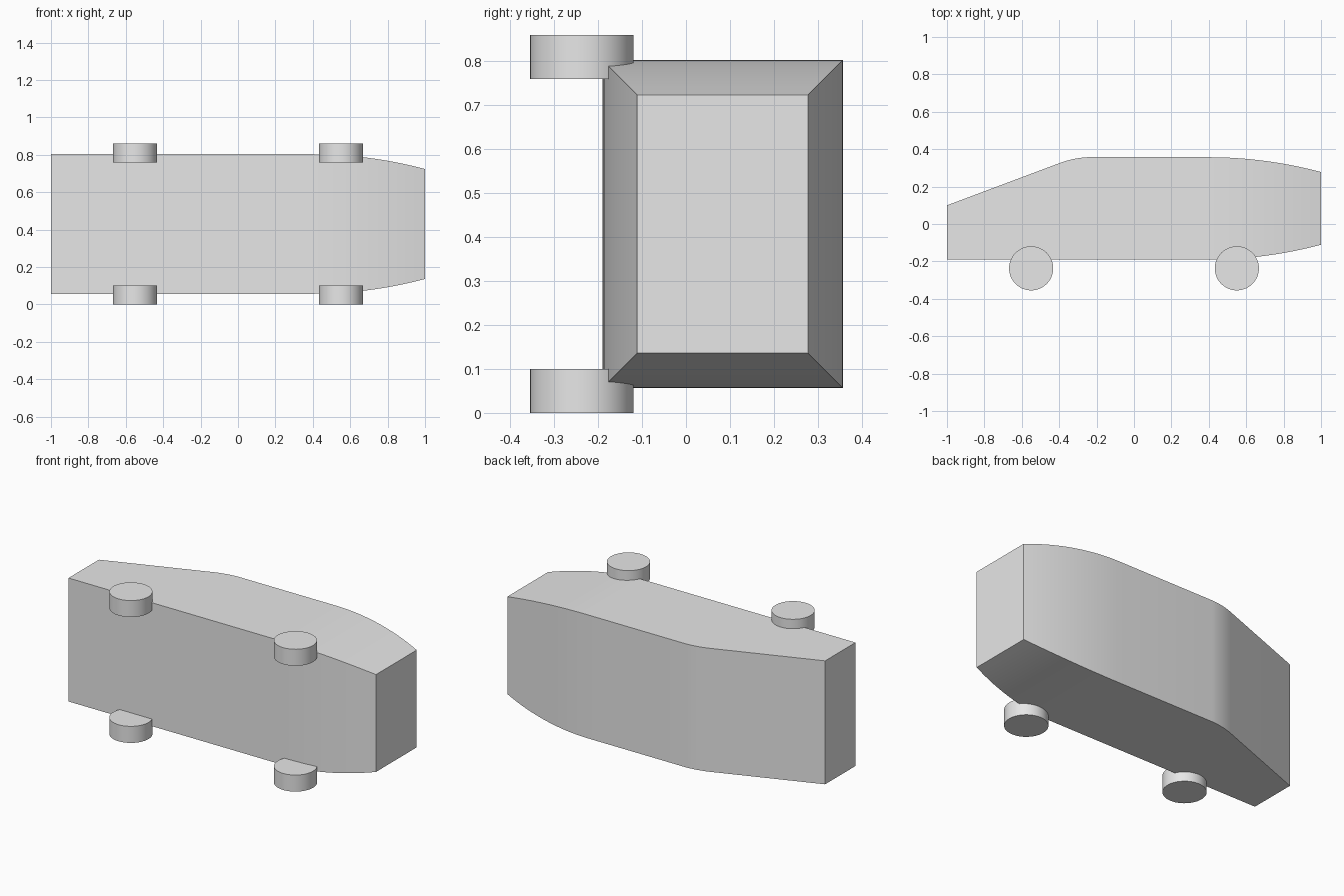
import bpy
import bmesh
import math

cube = bpy.data.objects.get("Cube")
if cube:
    bpy.data.objects.remove(cube)

grey = bpy.data.materials.new("light grey")
grey.use_nodes = True
grey.diffuse_color = (0.8, 0.8, 0.8, 1)
grey.node_tree.nodes["Principled BSDF"].inputs["Base Color"].default_value = (0.8, 0.8, 0.8, 1)

MID_Z = 0.43       # the car lies on its side, mirrored about this height
HALF_WIDTH = 0.373
UNDERSIDE = -0.19
ROOF = 0.357
TAPER_START = 0.4


def finish(name, bm):
    bmesh.ops.recalc_face_normals(bm, faces=bm.faces)
    mesh = bpy.data.meshes.new(name)
    bm.to_mesh(mesh)
    bm.free()
    mesh.materials.append(grey)
    obj = bpy.data.objects.new(name, mesh)
    bpy.context.collection.objects.link(obj)
    bpy.ops.object.select_all(action='DESELECT')
    obj.select_set(True)
    bpy.context.view_layer.objects.active = obj
    bpy.ops.object.shade_smooth_by_angle(angle=math.radians(30))
    return obj


def bezier(a, b, c, t):
    return tuple((1 - t) ** 2 * p + 2 * t * (1 - t) * q + t * t * r
                 for p, q, r in zip(a, b, c))


# Stations along the body: (x, roof position, inset of all four sides)
stations = [(-1, 0.1, 0)]
stations += [bezier((-0.4, 0.325, 0), (-0.33, 0.352, 0), (-0.25, ROOF, 0), i / 8)
             for i in range(9)]
for i in range(17):
    t = i / 16
    stations.append((TAPER_START + (1 - TAPER_START) * t, ROOF, 0.079 * t * t))

# Body lofted through rectangular sections
bm = bmesh.new()
rings = []
for x, roof, inset in stations:
    low, high, half = UNDERSIDE + inset, roof - inset, HALF_WIDTH - inset
    corners = [(low, -half), (high, -half), (high, half), (low, half)]
    rings.append([bm.verts.new((x, y, MID_Z + z)) for y, z in corners])
for a, b in zip(rings, rings[1:]):
    for k in range(4):
        n = (k + 1) % 4
        bm.faces.new((a[k], a[n], b[n], b[k]))
bm.faces.new(rings[0])
bm.faces.new(rings[-1])
finish("car_body", bm)

# Wheels, half sunk into both sides of the body
for x, end in ((-0.55, "front"), (0.55, "rear")):
    for z, side in ((0.05, "lower"), (0.81, "upper")):
        bm = bmesh.new()
        bmesh.ops.create_cone(bm, cap_ends=True, segments=48,
                              radius1=0.118, radius2=0.118, depth=0.1)
        wheel = finish(f"{end}_{side}_wheel", bm)
        wheel.location = (x, -0.237, z)
